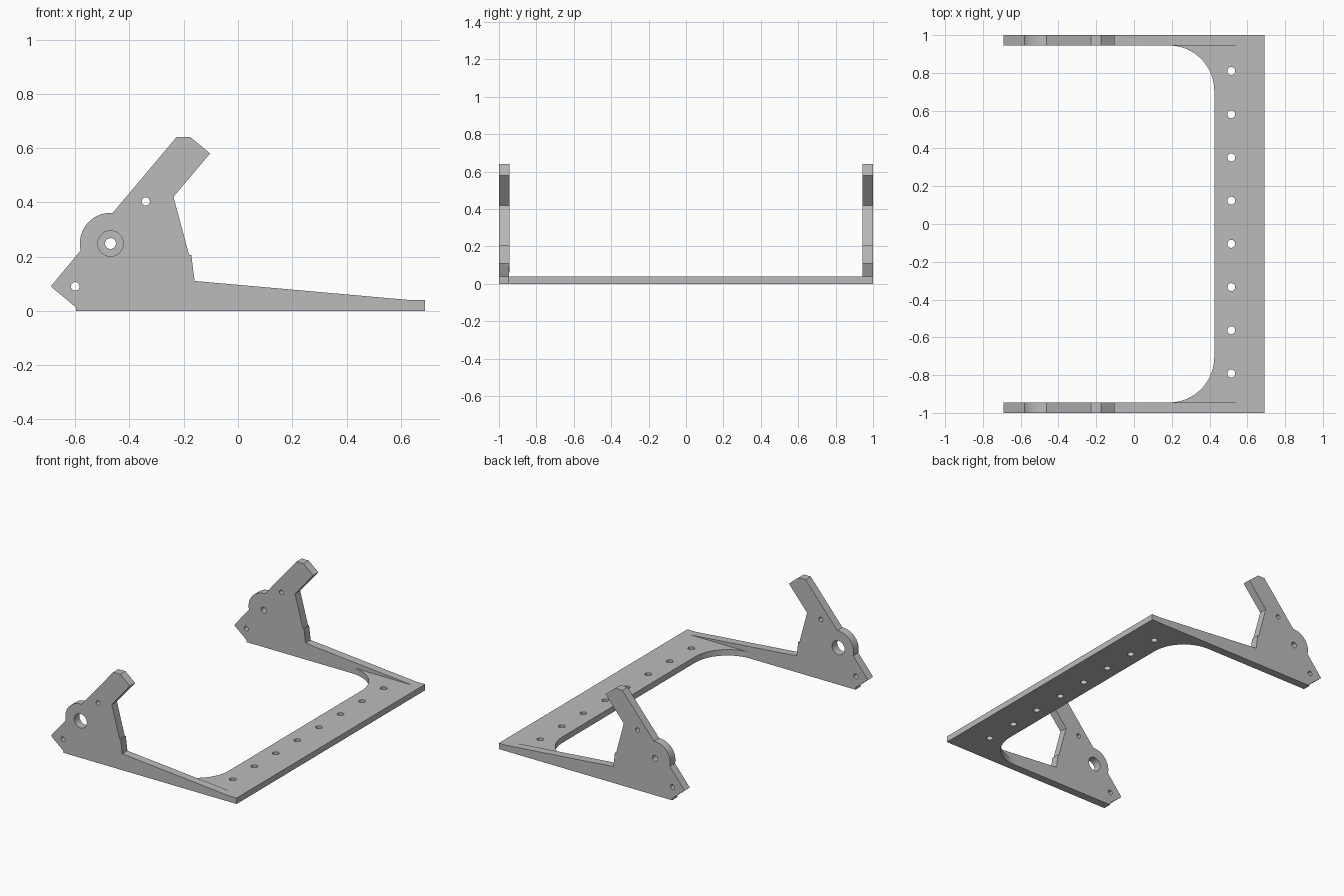
import bpy, bmesh
from math import sin, cos, pi, radians
from mathutils import Matrix

cube = bpy.data.objects.get("Cube")
if cube:
    bpy.data.objects.remove(cube, do_unlink=True)

grey = bpy.data.materials.new("plain_grey")
grey.use_nodes = True
colour = (0.5, 0.5, 0.5, 1)
grey.diffuse_color = colour
grey.node_tree.nodes["Principled BSDF"].inputs["Base Color"].default_value = colour


def arc(cx, cy, r, start, end, steps):
    """Points along an arc, angles in degrees."""
    angles = [radians(start + (end - start) * i / steps) for i in range(steps + 1)]
    return [(cx + r * cos(a), cy + r * sin(a)) for a in angles]


def circle(cx, cy, r):
    return arc(cx, cy, r, 0, 360, 32)[:-1]


def cut_sheet(name, outline, holes, thickness, matrix):
    """Extrude a flat outline with holes into a solid mesh."""
    curve = bpy.data.curves.new(name, 'CURVE')
    curve.dimensions = '2D'
    curve.fill_mode = 'BOTH'
    curve.extrude = thickness / 2
    for loop in [outline] + holes:
        spline = curve.splines.new('POLY')
        spline.points.add(len(loop) - 1)
        for point, (x, y) in zip(spline.points, loop):
            point.co = (x, y, 0, 1)
        spline.use_cyclic_u = True
    obj = bpy.data.objects.new(name, curve)
    bpy.context.collection.objects.link(obj)
    bpy.ops.object.select_all(action='DESELECT')
    obj.select_set(True)
    bpy.context.view_layer.objects.active = obj
    bpy.ops.object.convert(target='MESH')
    obj = bpy.context.view_layer.objects.active
    bm = bmesh.new()
    bm.from_mesh(obj.data)
    bmesh.ops.remove_doubles(bm, verts=bm.verts, dist=0.0002)
    bmesh.ops.transform(bm, matrix=matrix, verts=bm.verts)
    bmesh.ops.recalc_face_normals(bm, faces=bm.faces)
    bm.to_mesh(obj.data)
    bm.free()
    obj.data.materials.clear()
    obj.data.materials.append(grey)
    bpy.ops.object.shade_smooth_by_angle(angle=radians(30))
    return obj


# Side plates: tapered foot, rounded pivot boss and leaning arm
T = 0.055
pivot = (-0.47, 0.248)
profile = [(0.69, 0), (0.69, 0.04), (0.63, 0.04), (-0.16, 0.11), (-0.172, 0.205),
           (-0.18, 0.205), (-0.238, 0.42), (-0.103, 0.58), (-0.175, 0.64),
           (-0.227, 0.64), (-0.462, 0.361)]
profile += arc(*pivot, 0.113, 90, 193, 20)
profile += [(-0.69, 0.09), (-0.597, 0.012), (-0.597, 0)]

# The front plate has a wide pivot hole, the back plate a narrow one
for name, side, pivot_radius in (("front_side_plate", -1, 0.047), ("back_side_plate", 1, 0.02)):
    holes = [circle(-0.6, 0.09, 0.016), circle(-0.34, 0.403, 0.015),
             circle(*pivot, pivot_radius)]
    place = Matrix.Translation((0, side * (1 - T / 2), 0)) @ Matrix.Rotation(pi / 2, 4, 'X')
    cut_sheet(name, profile, holes, T, place)

# Cross rail with filleted inner corners and a row of holes
W = 1 - T
R = 0.24
inner = 0.425
outline = [(0.69, -W), (0.69, W)]
outline += arc(inner - R, W - R, R, 90, 0, 24)
outline += arc(inner - R, R - W, R, 0, -90, 24)
rail_holes = [circle(0.515, 0.81 - 0.2288 * i, 0.021) for i in range(8)]
cut_sheet("cross_rail", outline, rail_holes, 0.04, Matrix.Translation((0, 0, 0.02)))
